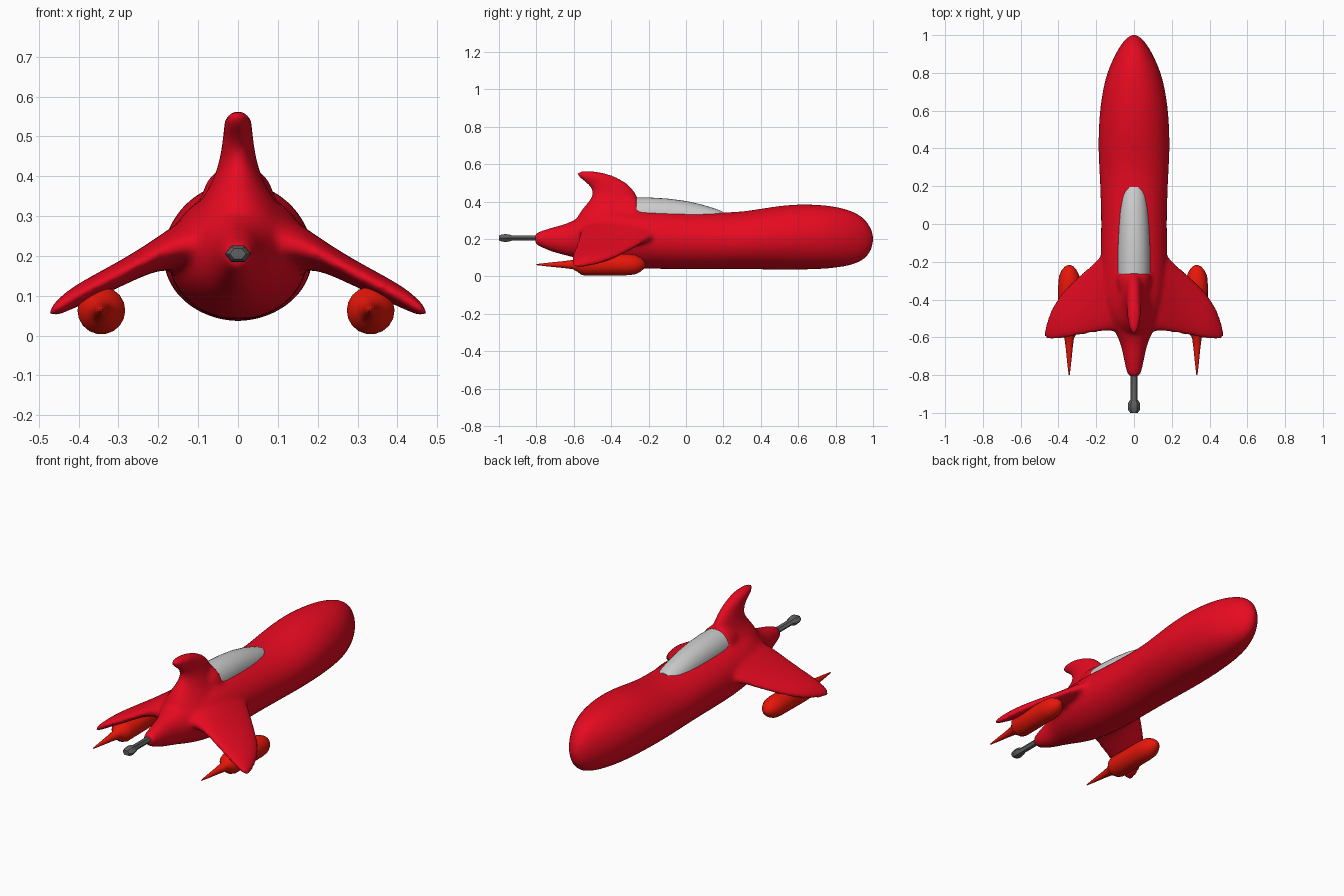
import bpy, bmesh
from math import sin, cos, pi


def material(name, rgb):
    m = bpy.data.materials.new(name)
    m.diffuse_color = (*rgb, 1)
    return m


def loft(bm, rings):
    """Skin a list of equal-length point rings into a closed shell."""
    loops = [[bm.verts.new(p) for p in r] for r in rings]
    n = len(loops[0])
    faces = [bm.faces.new(loops[0]), bm.faces.new(loops[-1])]
    for a, b in zip(loops, loops[1:]):
        for i in range(n):
            j = (i + 1) % n
            faces.append(bm.faces.new((a[i], a[j], b[j], b[i])))
    bmesh.ops.recalc_face_normals(bm, faces=faces)


def ellipse(n):
    return [(cos(2 * pi * i / n), sin(2 * pi * i / n)) for i in range(n)]


def along_y(rows, n=24, cx=0.0):
    """Rows: y, half width, bottom z, top z."""
    return [[(cx + w * c, y, (b + t) / 2 + (t - b) / 2 * s) for c, s in ellipse(n)]
            for y, w, b, t in rows]


def finish(bm, name, mat=None):
    me = bpy.data.meshes.new(name)
    bm.to_mesh(me)
    bm.free()
    ob = bpy.data.objects.new(name, me)
    bpy.context.collection.objects.link(ob)
    if mat:
        me.materials.append(mat)
    return ob


def shade(ob, angle=None):
    bpy.ops.object.select_all(action='DESELECT')
    ob.select_set(True)
    bpy.context.view_layer.objects.active = ob
    if angle is None:
        bpy.ops.object.shade_smooth()
    else:
        bpy.ops.object.shade_smooth_by_angle(angle=angle)


red = material("hull_red", (0.8, 0.003, 0.015))
pod_red = material("pod_red", (0.8, 0.008, 0.003))
dark = material("gun_grey", (0.12, 0.12, 0.12))

# Hull: fuselage, hood, fin and wings overlap and are fused into one smooth skin
bm = bmesh.new()
loft(bm, along_y([
    (-0.81, .030, .172, .232), (-0.79, .038, .162, .238), (-0.72, .054, .130, .263),
    (-0.65, .066, .112, .278), (-0.58, .094, .095, .310), (-0.50, .140, .072, .355),
    (-0.38, .174, .050, .372), (-0.20, .180, .038, .362), (0.00, .174, .037, .350),
    (0.20, .180, .038, .341), (0.32, .188, .037, .349), (0.45, .191, .035, .372),
    (0.58, .185, .034, .388), (0.70, .169, .036, .386), (0.80, .145, .043, .376),
    (0.89, .105, .059, .352), (0.95, .070, .085, .317), (0.985, .040, .125, .270),
    (1.003, .012, .175, .225)]))

# Hood behind the canopy
loft(bm, along_y([(-.25, .084, .24, .422), (-.27, .094, .24, .434), (-.33, .092, .24, .430),
                  (-.42, .065, .24, .405), (-.50, .04, .24, .36)]))

# Tail fin: z, front y, back y, half thickness
fin = [(.27, -.20, -.60, .135), (.32, -.23, -.585, .108), (.37, -.25, -.55, .072),
       (.42, -.255, -.505, .052), (.46, -.275, -.50, .043), (.50, -.315, -.53, .038),
       (.53, -.365, -.58, .036), (.552, -.43, -.59, .032), (.563, -.49, -.57, .016)]
loft(bm, [[(w * c, (f + b) / 2 + (f - b) / 2 * s, z) for c, s in ellipse(20)]
          for z, f, b, w in fin])

# Drooping swept wings: x, leading y, trailing y, centre z, half thickness
wing = [(.02, -.06, -.57, .235, .085), (.10, -.10, -.57, .235, .078), (.16, -.15, -.572, .222, .056),
        (.21, -.20, -.578, .202, .040), (.28, -.262, -.592, .163, .034), (.36, -.335, -.608, .123, .031),
        (.42, -.41, -.615, .092, .028), (.457, -.50, -.615, .068, .020), (.475, -.56, -.61, .056, .009)]
for side in (-1, 1):
    loft(bm, [[(side * x, (f + b) / 2 + (f - b) / 2 * c, z + t * s) for c, s in ellipse(20)]
              for x, f, b, z, t in wing])
hull = finish(bm, "hull", red)
hull.modifiers.new("round", 'SUBSURF').levels = 2
hull.modifiers["round"].render_levels = 2
rm = hull.modifiers.new("fuse", 'REMESH')
rm.mode = 'VOXEL'
rm.voxel_size = 0.011
rm.use_smooth_shade = True
sm = hull.modifiers.new("blend", 'SMOOTH')
sm.factor = 0.5
sm.iterations = 10
shade(hull)

# Canopy
bm = bmesh.new()
loft(bm, along_y([(.195, .042, .27, .347), (.18, .054, .26, .353), (.15, .064, .25, .364),
                  (.08, .073, .24, .385), (0, .079, .24, .403), (-.10, .084, .24, .416),
                  (-.20, .087, .24, .422), (-.27, .085, .24, .422)], n=28))
shade(finish(bm, "canopy"), 0.7)

# Wing pods with rear spikes
pod = [(-.217, .006), (-.226, .024), (-.245, .040), (-.275, .054), (-.32, .058), (-.54, .060),
       (-.562, .054), (-.582, .038), (-.605, .025), (-.66, .018), (-.73, .011), (-.80, .003)]
for name, x in (("left_pod", -.343), ("right_pod", .333)):
    bm = bmesh.new()
    loft(bm, along_y([(y, r, .063 - r, .063 + r) for y, r in pod], n=18, cx=x))
    shade(finish(bm, name, pod_red), 0.6)

# Six-sided gun barrel with a bulbed muzzle: y, half width, half height
gun = [(-.76, .019, .016), (-.93, .019, .016), (-.945, .030, .022), (-.965, .033, .024),
       (-.985, .031, .022), (-1.0, .020, .015)]
bm = bmesh.new()
loft(bm, along_y([(y, w, .205 - h, .205 + h) for y, w, h in gun], n=6))
shade(finish(bm, "gun_barrel", dark), 0.6)
